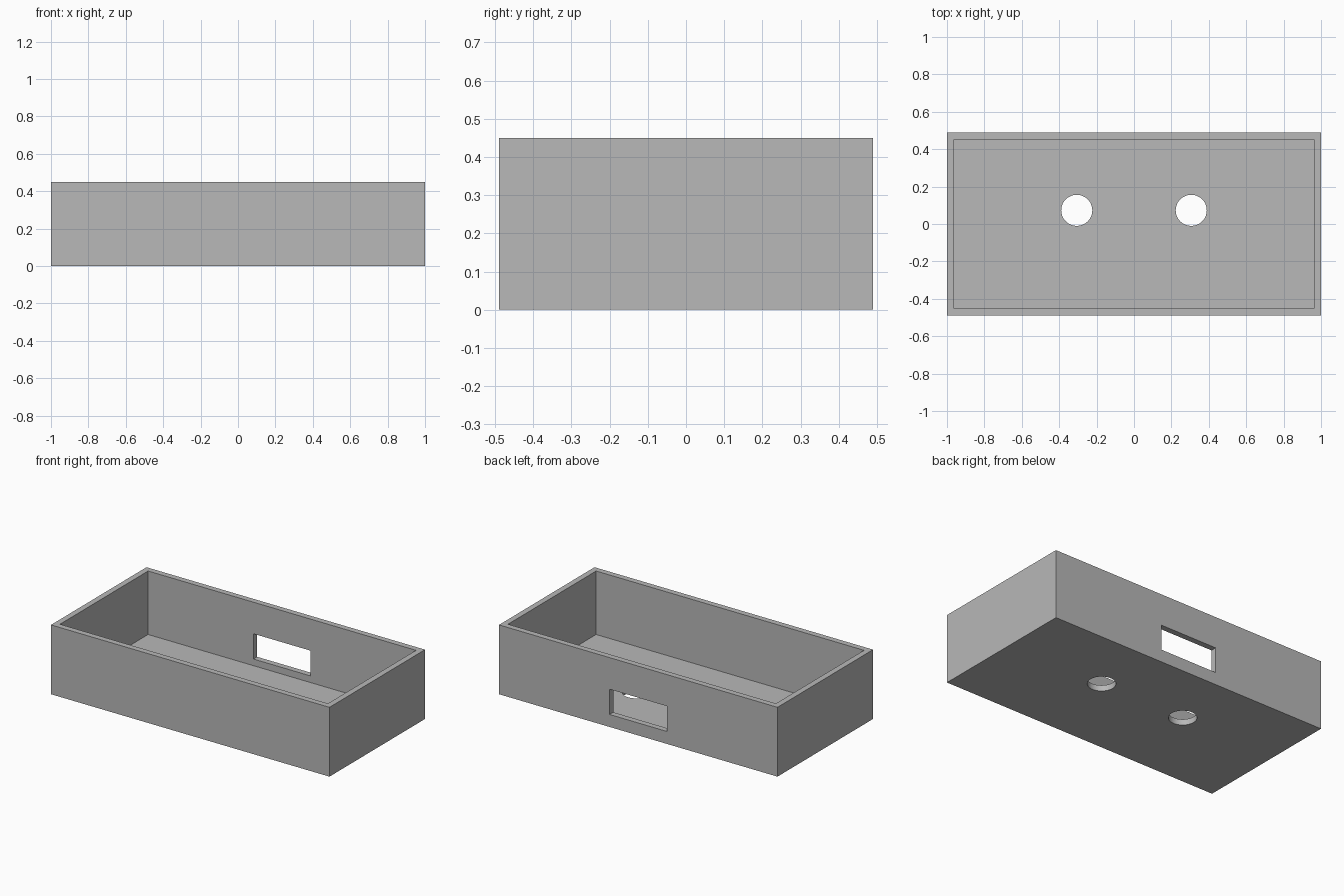
import bpy

if "Cube" in bpy.data.objects:
    bpy.data.objects.remove(bpy.data.objects["Cube"], do_unlink=True)

WIDTH, DEPTH, HEIGHT, WALL = 2.0, 0.98, 0.45, 0.038
HOLE_X, HOLE_Y, HOLE_RADIUS = 0.306, 0.073, 0.083
WINDOW_WIDTH, WINDOW_LOW, WINDOW_HIGH = 0.41, 0.081, 0.245

grey = bpy.data.materials.new("plain grey")
grey.use_nodes = True
grey.diffuse_color = (0.48, 0.48, 0.48, 1)
grey.node_tree.nodes["Principled BSDF"].inputs["Base Color"].default_value = grey.diffuse_color


def block(name, size, centre):
    bpy.ops.mesh.primitive_cube_add(size=1, location=centre)
    ob = bpy.context.object
    ob.name = name
    ob.scale = size
    bpy.ops.object.transform_apply(location=True, rotation=False, scale=True)
    ob.data.materials.append(grey)
    return ob


def cut(target, cutter):
    """Subtract the cutter from the target, then discard it."""
    cutter.hide_render = True
    mod = target.modifiers.new("cut", 'BOOLEAN')
    mod.operation = 'DIFFERENCE'
    mod.solver = 'EXACT'
    mod.object = cutter
    bpy.context.view_layer.objects.active = target
    bpy.ops.object.modifier_apply(modifier=mod.name)
    bpy.data.objects.remove(cutter, do_unlink=True)


# Open tray
tray = block("open_tray", (WIDTH, DEPTH, HEIGHT), (0, 0, HEIGHT / 2))
cut(tray, block("cavity_cutter", (WIDTH - 2 * WALL, DEPTH - 2 * WALL, HEIGHT),
                (0, 0, WALL + HEIGHT / 2)))

# Rectangular window through the back wall
cut(tray, block("window_cutter", (WINDOW_WIDTH, WALL * 3, WINDOW_HIGH - WINDOW_LOW),
                (0, DEPTH / 2, (WINDOW_LOW + WINDOW_HIGH) / 2)))

# Two round holes through the floor
for side in (-1, 1):
    bpy.ops.mesh.primitive_cylinder_add(vertices=64, radius=HOLE_RADIUS, depth=WALL * 3,
                                        location=(side * HOLE_X, HOLE_Y, WALL / 2))
    hole = bpy.context.object
    hole.name = "floor_hole_cutter"
    hole.data.materials.append(grey)
    cut(tray, hole)

# Smooth hole walls, crisp box edges
bpy.ops.object.select_all(action='DESELECT')
tray.select_set(True)
bpy.context.view_layer.objects.active = tray
bpy.ops.object.shade_smooth_by_angle()
